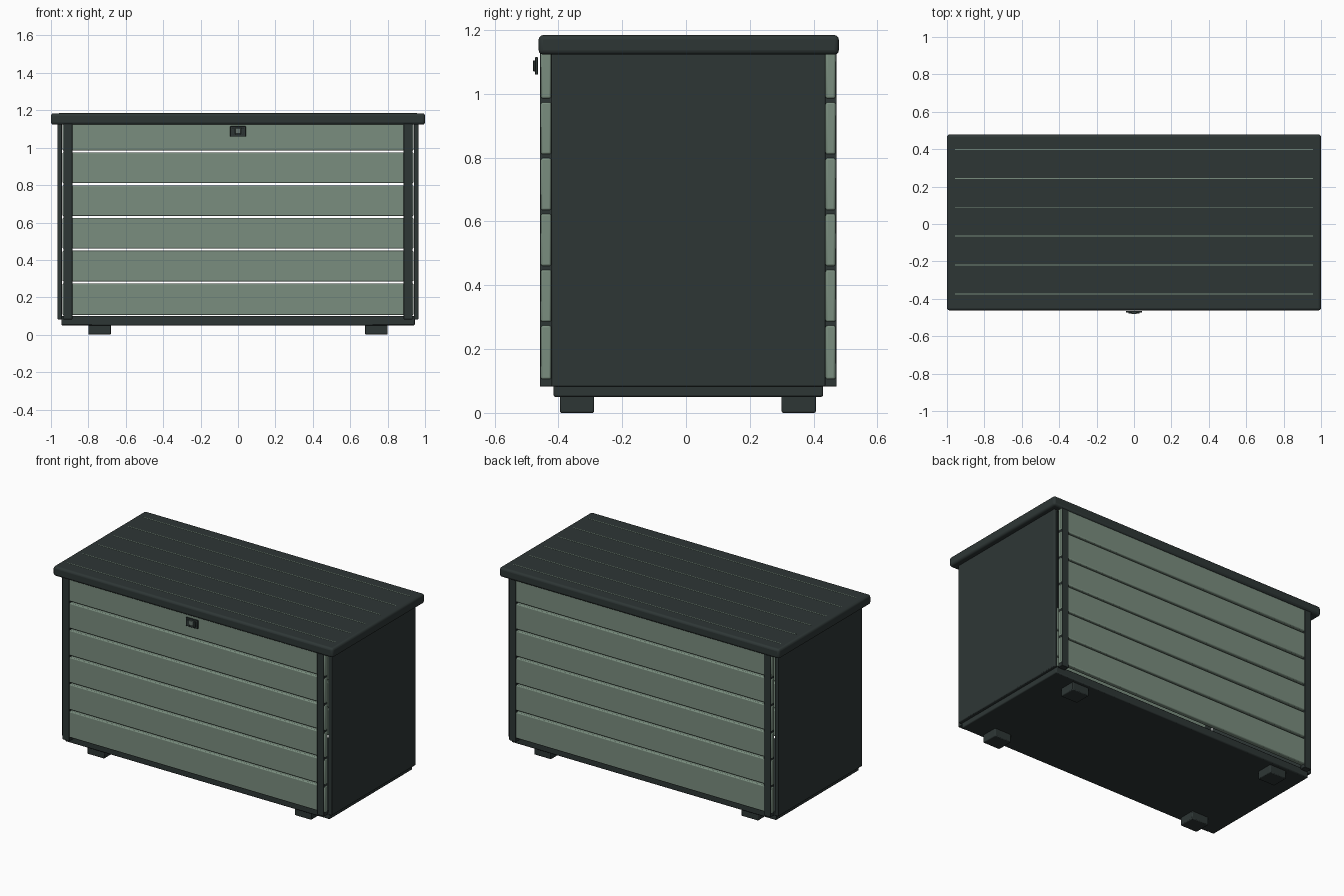
import bpy

if "Cube" in bpy.data.objects:
    bpy.data.objects.remove(bpy.data.objects["Cube"])


def material(name, rgb):
    m = bpy.data.materials.new(name)
    m.diffuse_color = (*rgb, 1)
    m.use_nodes = True
    m.node_tree.nodes["Principled BSDF"].inputs["Base Color"].default_value = m.diffuse_color
    return m


dark = material("anthracite", (0.027, 0.037, 0.036))
green = material("sage_green", (0.195, 0.270, 0.212))
grey = material("lock_grey", (0.13, 0.17, 0.15))


def box(name, x, y, z, mat, bevel=0.005, segments=2):
    """Bevelled box given by its (min, max) range on each axis."""
    bpy.ops.mesh.primitive_cube_add(
        size=1, location=[(a + b) / 2 for a, b in (x, y, z)])
    ob = bpy.context.object
    ob.name = name
    ob.scale = [b - a for a, b in (x, y, z)]
    bpy.ops.object.transform_apply(location=False, rotation=False, scale=True)
    ob.data.materials.append(mat)
    if bevel:
        mod = ob.modifiers.new("rounded_edges", "BEVEL")
        mod.width = bevel
        mod.segments = segments
        bpy.ops.object.shade_smooth_by_angle()
    return ob


# Floor tray
box("base", (-0.945, 0.945), (-0.415, 0.430), (0.05, 0.10), dark, 0.006)

# Feet
for x in (-0.80, 0.68):
    for y in (-0.395, 0.30):
        box("foot", (x, x + 0.12), (y, y + 0.107), (0.004 - 0.004, 0.055), dark)

# Solid end panels
for x in (-0.965, 0.940):
    box("side_panel", (x, x + 0.025), (-0.422, 0.437), (0.082, 1.128), dark)

# Open-gapped planks and corner posts, front and back
gaps = [0.28 + 0.175 * i for i in range(5)]
bottoms = [0.105] + [g + 0.005 for g in gaps]
tops = [g - 0.006 for g in gaps] + [1.130]
for side, y in (("front", (-0.455, -0.422)), ("back", (0.437, 0.469))):
    for lo, hi in zip(bottoms, tops):
        box(side + "_plank", (-0.938, 0.938), y, (lo, hi), green, 0.006)
    for x in (-0.934, 0.885):
        box(side + "_corner_post", (x, x + 0.049), (y[0] - 0.003, y[1] + 0.003),
            (0.082, 1.128), dark, 0.003)

# Lid with thin inlaid lines
box("lid", (-1.0, 1.0), (-0.462, 0.479), (1.123, 1.184), dark, 0.014, 3)
for i in range(6):
    y = -0.374 + 0.1545 * i
    box("lid_line", (-0.957, 0.957), (y - 0.0025, y + 0.0025),
        (1.180, 1.185), green, 0)

# Lock plate and catch
box("lock_plate", (-0.042, 0.042), (-0.473, -0.464), (1.06, 1.115), dark, 0.002)
for x in (-0.03, 0.014):
    box("lock_rib", (x, x + 0.016), (-0.479, -0.470), (1.07, 1.105), dark, 0.002)
box("lock_catch", (-0.014, 0.014), (-0.480, -0.470), (1.074, 1.104), grey, 0.002)
